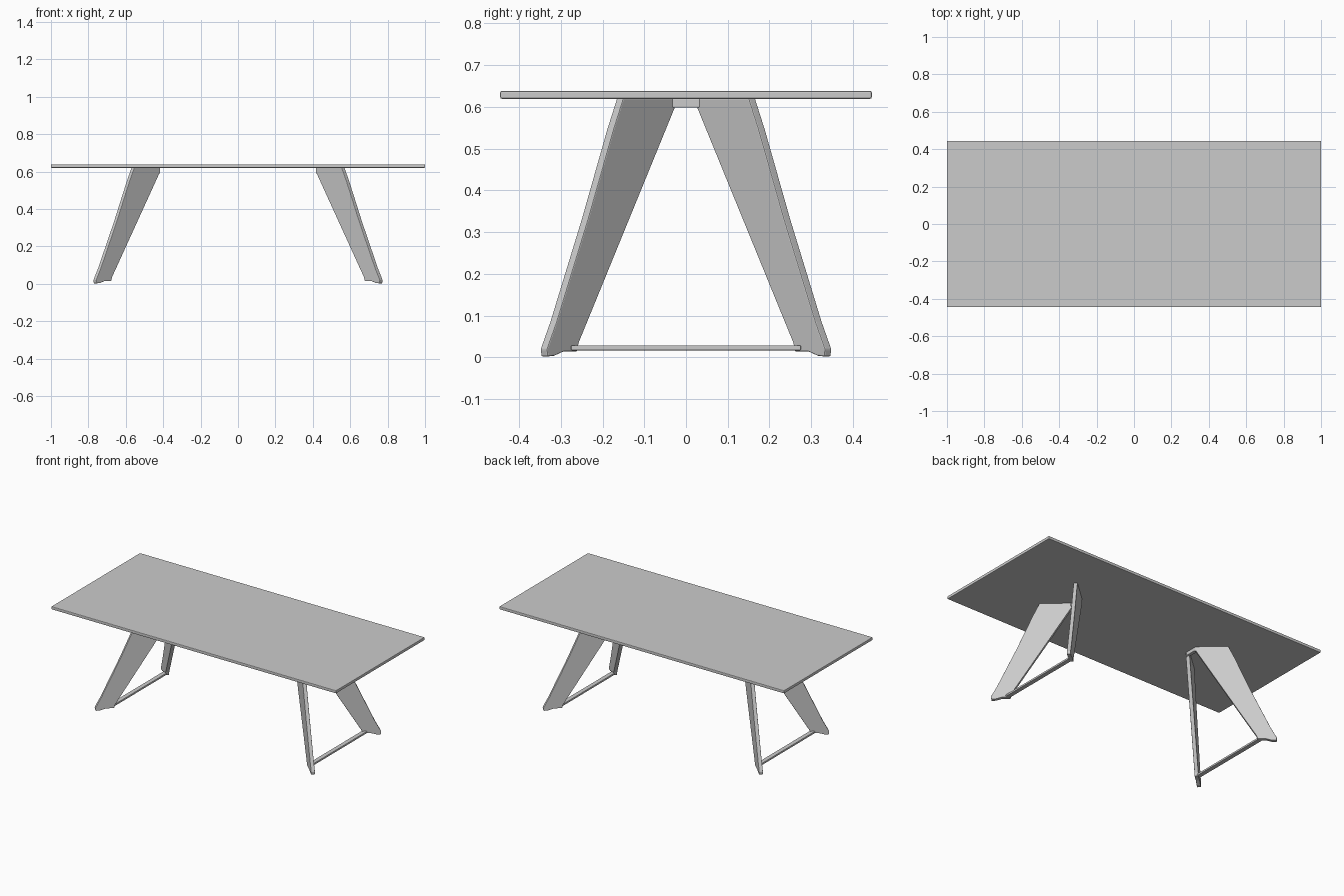
import bpy, bmesh
from mathutils import Vector

if "Cube" in bpy.data.objects:
    bpy.data.objects.remove(bpy.data.objects["Cube"])


def prism(name, points, offset, bevel=0.003):
    """Extrude a closed outline by +-offset into a softly bevelled solid."""
    off = Vector(offset)
    bm = bmesh.new()
    face = bm.faces.new([bm.verts.new(Vector(p) - off) for p in points])
    ext = bmesh.ops.extrude_face_region(bm, geom=[face])
    verts = [g for g in ext["geom"] if isinstance(g, bmesh.types.BMVert)]
    bmesh.ops.translate(bm, verts=verts, vec=off * 2)
    bmesh.ops.recalc_face_normals(bm, faces=bm.faces)
    mesh = bpy.data.meshes.new(name)
    bm.to_mesh(mesh)
    bm.free()
    obj = bpy.data.objects.new(name, mesh)
    bpy.context.collection.objects.link(obj)
    mod = obj.modifiers.new("soft_edges", "BEVEL")
    mod.width = bevel
    mod.segments = 2
    return obj


def mirror(obj, x=True, y=False):
    mod = obj.modifiers.new("mirror", "MIRROR")
    mod.use_axis = (x, y, False)
    mod.use_mirror_merge = False


# table top
prism("table_top", [(-1, -0.445, 0.629), (1, -0.445, 0.629),
                    (1, 0.445, 0.629), (-1, 0.445, 0.629)], (0, 0, 0.0095), 0.004)

# slanted blade legs, each lying in a vertical plane turned 45 degrees: (y, z) outline
outline = [(0.033, 0.621), (0.158, 0.621), (0.182, 0.545), (0.243, 0.33),
           (0.318, 0.085), (0.341, 0.02), (0.339, 0.002), (0.322, 0.004),
           (0.300, 0.014), (0.268, 0.014), (0.264, 0.035), (0.033, 0.6)]
leg = prism("blade_legs", [(y * 1.115 + 0.386, y, z) for y, z in outline],
            (0.008, -0.008, 0))
mirror(leg, True, True)

# arched bridge joining each pair of legs under the top
arch = [(-0.045, 0.621), (0.045, 0.621), (0.045, 0.588), (0.032, 0.598),
        (-0.032, 0.598), (-0.045, 0.588)]
bridge = prism("leg_bridges", [(0.428, y, z) for y, z in arch], (0.011, 0, 0))
mirror(bridge)

# floor bar joining the feet
bar = prism("floor_bars", [(0.686, -0.275, 0.023), (0.714, -0.275, 0.023),
                           (0.714, 0.275, 0.023), (0.686, 0.275, 0.023)],
            (0, 0, 0.006), 0.002)
mirror(bar)
